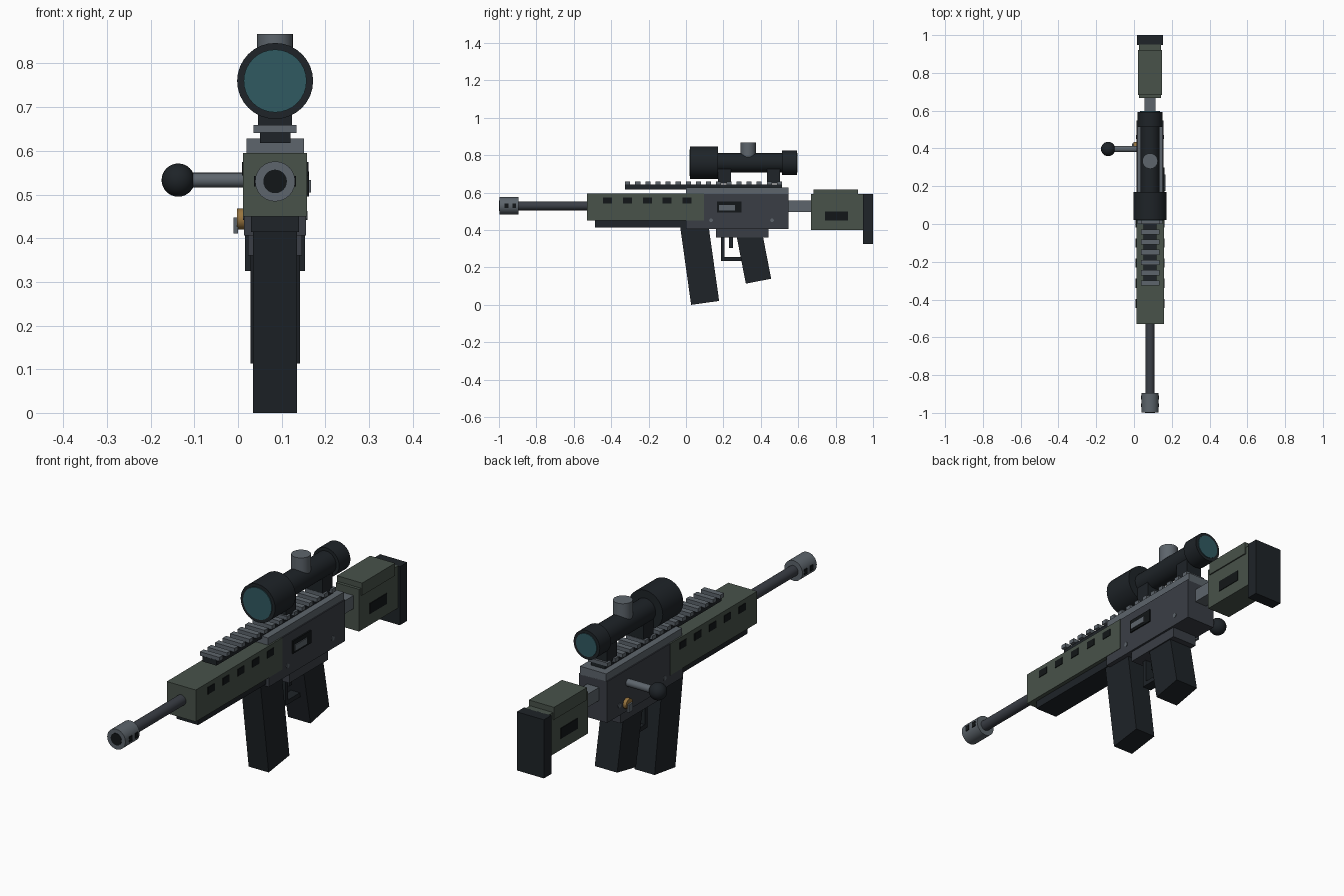
import bpy, bmesh
from math import radians, pi
from mathutils import Matrix, Vector

if "Cube" in bpy.data.objects:
    bpy.data.objects.remove(bpy.data.objects["Cube"])

CX = 0.085      # rifle centre plane
BORE_Z = 0.53
SCOPE_Z = 0.76


def material(name, rgb):
    m = bpy.data.materials.new(name)
    m.diffuse_color = (*rgb, 1)
    m.use_nodes = True
    m.node_tree.nodes["Principled BSDF"].inputs["Base Color"].default_value = m.diffuse_color
    return m


OLIVE = material("olive", (0.065, 0.085, 0.068))
BLACK = material("black", (0.013, 0.017, 0.021))
STEEL = material("steel", (0.042, 0.048, 0.060))
LIGHT = material("light_steel", (0.11, 0.13, 0.15))
GLASS = material("glass", (0.03, 0.10, 0.12))
BRASS = material("brass", (0.32, 0.18, 0.05))
VOID = material("recess", (0.006, 0.008, 0.009))


def finish(name, bm, mat, smooth=False):
    me = bpy.data.meshes.new(name)
    bm.to_mesh(me)
    bm.free()
    me.materials.append(mat)
    ob = bpy.data.objects.new(name, me)
    bpy.context.collection.objects.link(ob)
    if smooth:
        bpy.ops.object.select_all(action='DESELECT')
        ob.select_set(True)
        bpy.context.view_layer.objects.active = ob
        bpy.ops.object.shade_smooth_by_angle(angle=radians(35))
    return ob


def box(name, mat, width, y, z, x=CX, tilt=0):
    """Box centred on x, spanning the y and z ranges, tilted about its centre."""
    bm = bmesh.new()
    centre = Vector((x, sum(y) / 2, sum(z) / 2))
    bmesh.ops.create_cube(bm, size=1, matrix=Matrix.Translation(centre)
                          @ Matrix.Rotation(radians(tilt), 4, 'X')
                          @ Matrix.Diagonal((width, y[1] - y[0], z[1] - z[0], 1)))
    return finish(name, bm, mat)


def rod(name, mat, r, a, b, sides=32):
    """Cylinder from point a to point b."""
    a, b = Vector(a), Vector(b)
    d = b - a
    bm = bmesh.new()
    bmesh.ops.create_cone(bm, cap_ends=True, segments=sides, radius1=r, radius2=r, depth=d.length,
                          matrix=Matrix.Translation((a + b) / 2) @ d.to_track_quat('Z', 'Y').to_matrix().to_4x4())
    return finish(name, bm, mat, True)


def rod_y(name, mat, r, y0, y1, z, sides=32):
    return rod(name, mat, r, (CX, y0, z), (CX, y1, z), sides)


# Barrel and muzzle brake
rod_y("barrel", STEEL, 0.024, -0.92, 0.1, BORE_Z, 24)
rod_y("muzzle_brake", LIGHT, 0.046, -0.998, -0.895, BORE_Z, 24)
rod_y("bore", VOID, 0.027, -1.0, -0.99, BORE_Z, 24)
for i, y in enumerate((-0.96, -0.918)):
    box(f"brake_port_{i}", VOID, 0.096, (y - 0.01, y + 0.01), (0.518, 0.542))

# Handguard with vent slots through both sides
box("handguard", OLIVE, 0.146, (-0.53, 0.095), (0.45, 0.595))
box("handguard_underside", BLACK, 0.11, (-0.487, 0.05), (0.414, 0.46))
for i in range(5):
    y = -0.42 + i * 0.1065
    box(f"vent_slot_{i}", VOID, 0.152, (y - 0.024, y + 0.024), (0.543, 0.575))

# Receiver
box("receiver", STEEL, 0.142, (0.0, 0.548), (0.406, 0.594))
box("receiver_top", LIGHT, 0.132, (0.0, 0.548), (0.59, 0.628))
box("lower_receiver", STEEL, 0.124, (0.16, 0.44), (0.36, 0.41))
box("ejection_port", VOID, 0.01, (0.166, 0.298), (0.495, 0.553), x=0.157)
box("bolt_carrier", LIGHT, 0.012, (0.176, 0.262), (0.505, 0.533), x=0.161)
for i, y in enumerate((0.134, 0.46)):
    rod(f"receiver_pin_{i}", LIGHT, 0.01, (CX - 0.074, y, 0.452), (CX + 0.074, y, 0.452), 12)

# Top rail
box("rail_base", BLACK, 0.07, (-0.326, 0.513), (0.618, 0.643))
for i in range(16):
    y = -0.312 + i * 0.0541
    box(f"rail_tooth_{i}", LIGHT, 0.098, (y - 0.0135, y + 0.0135), (0.641, 0.659))

# Scope
rod_y("scope_objective", BLACK, 0.087, 0.022, 0.17, SCOPE_Z)
rod_y("scope_tube", BLACK, 0.051, 0.16, 0.53, SCOPE_Z)
rod_y("scope_eyepiece", BLACK, 0.066, 0.513, 0.594, SCOPE_Z)
rod_y("front_lens", GLASS, 0.072, 0.018, 0.03, SCOPE_Z)
rod_y("rear_lens", GLASS, 0.052, 0.585, 0.597, SCOPE_Z)
rod("scope_turret", LIGHT, 0.041, (CX, 0.333, 0.77), (CX, 0.333, 0.867), 24)
for i, y in enumerate((0.205, 0.468)):
    box(f"scope_mount_{i}", BLACK, 0.078, (y - 0.035, y + 0.035), (0.65, 0.74))

# Bolt handle and safety lever on the left side
rod("bolt_handle", LIGHT, 0.017, (-0.12, 0.397, 0.533), (0.02, 0.397, 0.533), 16)
bm = bmesh.new()
bmesh.ops.create_uvsphere(bm, u_segments=24, v_segments=16, radius=0.038,
                          matrix=Matrix.Translation((-0.137, 0.397, 0.533)))
finish("bolt_knob", bm, BLACK, True)
rod("safety_dial", BRASS, 0.024, (-0.002, 0.41, 0.444), (0.016, 0.41, 0.444), 20)
box("safety_lever", LIGHT, 0.01, (0.395, 0.425), (0.411, 0.447), x=-0.005)

# Magazine, grip and trigger group
box("magazine", BLACK, 0.101, (-0.0045, 0.1465), (0.0085, 0.4585), tilt=8)
box("grip", BLACK, 0.113, (0.29, 0.428), (0.124, 0.424), tilt=11)
box("trigger_guard_front", BLACK, 0.045, (0.187, 0.207), (0.235, 0.37))
box("trigger_guard_bottom", BLACK, 0.045, (0.187, 0.32), (0.235, 0.255))
box("trigger", BLACK, 0.025, (0.23, 0.25), (0.305, 0.37))

# Stock
box("stock_tube", LIGHT, 0.06, (0.53, 0.69), (0.497, 0.557))
box("stock", OLIVE, 0.116, (0.668, 0.95), (0.4, 0.592))
box("cheek_rest", OLIVE, 0.127, (0.682, 0.92), (0.56, 0.617))
box("stock_panel", VOID, 0.122, (0.743, 0.866), (0.452, 0.5))
box("butt_pad", BLACK, 0.137, (0.947, 1.0), (0.325, 0.592))
